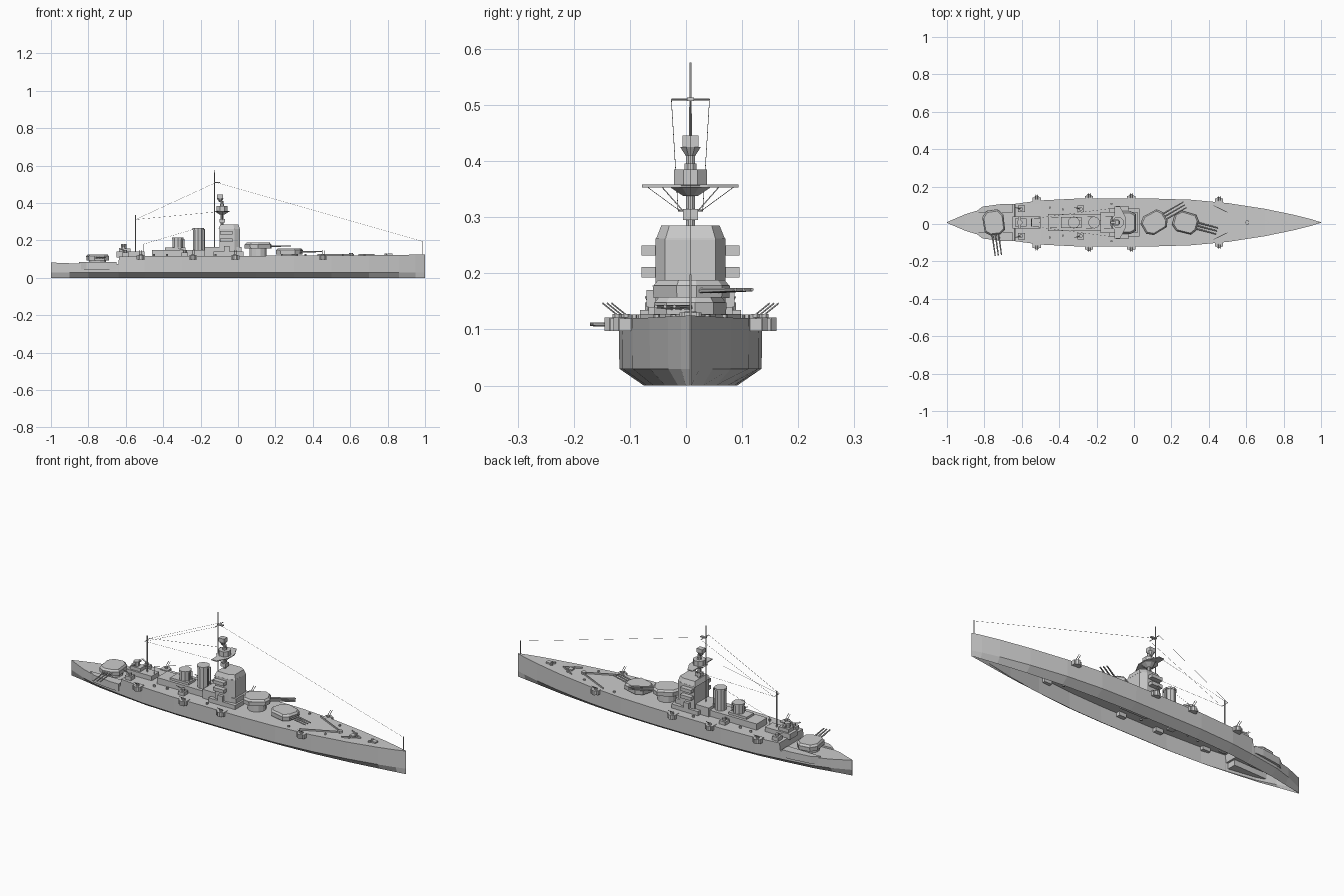
import bpy, bmesh, math
from mathutils import Vector

if "Cube" in bpy.data.objects:
    bpy.data.objects.remove(bpy.data.objects["Cube"])

C = 0.008  # ship centreline in y


def make(name, verts, faces):
    me = bpy.data.meshes.new(name)
    me.from_pydata([(x, y + C, z) for x, y, z in verts], [], faces)
    bm = bmesh.new()
    bm.from_mesh(me)
    bmesh.ops.recalc_face_normals(bm, faces=bm.faces)
    bm.to_mesh(me)
    bm.free()
    ob = bpy.data.objects.new(name, me)
    bpy.context.collection.objects.link(ob)
    return ob


def prism(name, pts, z0, z1, top=1.0):
    n = len(pts)
    cx = sum(p[0] for p in pts) / n
    cy = sum(p[1] for p in pts) / n
    v = [(x, y, z0) for x, y in pts]
    v += [(cx + (x - cx) * top, cy + (y - cy) * top, z1) for x, y in pts]
    f = [(i, (i + 1) % n, n + (i + 1) % n, n + i) for i in range(n)]
    return make(name, v, f + [tuple(range(n)), tuple(range(n, 2 * n))])


def box(name, x0, x1, y0, y1, z0, z1, top=1.0):
    return prism(name, [(x0, y0), (x1, y0), (x1, y1), (x0, y1)], z0, z1, top)


def drum(name, x, y, r, z0, z1, n=10, top=1.0):
    a = [2 * math.pi * (i + .5) / n for i in range(n)]
    return prism(name, [(x + r * math.cos(t), y + r * math.sin(t)) for t in a], z0, z1, top)


def rod(name, p, q, r=0.002, n=6, r2=None):
    p, q = Vector(p), Vector(q)
    d = (q - p).normalized()
    u = d.orthogonal().normalized()
    w = d.cross(u)
    v = []
    for c, rad in ((p, r), (q, r2 or r)):
        for i in range(n):
            t = 2 * math.pi * i / n
            v.append(c + rad * (u * math.cos(t) + w * math.sin(t)))
    f = [(i, (i + 1) % n, n + (i + 1) % n, n + i) for i in range(n)]
    return make(name, [tuple(c) for c in v], f + [tuple(range(n)), tuple(range(n, 2 * n))])


# Hull: x, half width, deck height, keel-opening half width
stations = [(-1, .002, .082, .002), (-.9, .045, .078, .02), (-.8, .075, .075, .04),
            (-.64, .1, .075, .06), (-.635, .1, .115, .06), (-.5, .118, .116, .075),
            (-.3, .128, .117, .083), (.1, .128, .118, .083), (.3, .122, .119, .078),
            (.5, .104, .12, .066), (.7, .073, .121, .045), (.86, .04, .123, .022),
            (.95, .017, .124, .008), (1, .001, .125, .001)]
verts, faces = [], []
for x, w, z, b in stations:
    verts += [(x, -b, 0), (x, -w * .99, .03), (x, -w, z), (x, w, z), (x, w * .99, .03), (x, b, 0)]
for s in range(len(stations) - 1):
    for k in range(5):
        i = s * 6 + k
        faces.append((i, i + 1, i + 7, i + 6))
n = len(verts)
make("hull", verts, faces + [tuple(range(6)), tuple(range(n - 6, n))])

# Stern side bulges
for s in (-1, 1):
    prism("stern_bulge", [(-.85, s * .055), (-.81, s * .085), (-.7, s * .1), (-.65, s * .1), (-.65, s * .05)],
          .045, .084)


# Triple gun turrets
def turret(x, z, ang, barbette_z, length=.19):
    half = [(.066, .026), (.045, .054), (-.035, .056), (-.066, .03)]
    out = half + [(a, -b) for a, b in reversed(half)]
    a = math.radians(ang)

    def rot(px, py):
        return x + px * math.cos(a) - py * math.sin(a), px * math.sin(a) + py * math.cos(a)
    drum("barbette", x, 0, .047, barbette_z, z, 12)
    prism("turret_house", [rot(*p) for p in out], z, z + .022, 1.02)
    prism("turret_roof", [rot(*p) for p in out], z + .022, z + .032, .88)
    for o in (-.017, 0, .017):
        rod("gun_barrel", (*rot(.05, o), z + .013), (*rot(length, o), z + .015), .0048, 6, .0032)


turret(.108, .156, 30, .11)
turret(.275, .126, -15, .11, .175)
turret(-.75, .094, -82, .07, .178)

# Superstructure blocks
box("tower_base", -.18, .02, -.055, .055, .11, .165)
box("tower_deckhouse", -.13, .03, -.075, .075, .11, .14)
tower = [(.01, -.045), (.01, .045), (-.02, .062), (-.1, .062), (-.1, -.062), (-.02, -.062)]
prism("bridge_tower", tower, .13, .262)
prism("bridge_roof", [(x * 1.05, y) for x, y in tower], .26, .285, .84)
for z in (.193, .232):
    box("bridge_wing", -.095, -.03, -.087, .087, z, z + .018)
box("funnel_deckhouse", -.46, -.18, -.045, .045, .11, .15)
box("funnel_house", -.39, -.28, -.03, .03, .15, .162)
box("aft_deckhouse", -.65, -.5, -.032, .032, .11, .14)
box("aft_upper_house", -.635, -.575, -.022, .022, .14, .158)
drum("aft_director", -.612, 0, .016, .158, .182, 8)
box("aft_rangefinder", -.619, -.605, -.032, .032, .168, .177)

# Funnels with rims
for x, top in ((-.322, .213), (-.213, .265)):
    drum("funnel", x, 0, .029, .14, top, 10)
    drum("funnel_rim", x, 0, .032, top - .008, top + .002, 10)
    for s in (-1, 1):
        rod("steam_pipe", (x + .033, s * .012, .14), (x + .033, s * .012, top - .005), .003)

# Fore mast, fighting top and directors
mx = -.085
drum("mast_column", mx, 0, .009, .28, .41, 8)
box("mast_box", mx - .015, mx + .015, -.013, .013, .295, .315)
drum("top_flare", mx, 0, .014, .338, .357, 8, 3.2)
prism("top_platform", [(mx - .02, -.086), (mx + .01, -.086), (mx + .04, -.03), (mx + .04, .03),
                       (mx + .01, .086), (mx - .02, .086)], .353, .358)
drum("fighting_top", mx, 0, .032, .358, .385, 8)
drum("upper_top", mx, 0, .012, .385, .396, 8)
drum("director_flare", mx - .01, 0, .006, .405, .425, 8, 3.3)
box("director", mx - .027, mx + .006, -.014, .014, .425, .446)
rod("fore_mast", (-.125, 0, .16), (-.125, 0, .576), .0035, 6, .002)
rod("fore_yard", (-.118, -.034, .51), (-.118, .034, .51), .002)
box("yard_platform", -.128, -.095, -.006, .006, .507, .513)
for s in (-1, 1):
    rod("top_strut", (mx, s * .012, .31), (mx, s * .05, .353), .0012, 4)

# Aft masts and bow staff
rod("aft_mast", (-.548, 0, .11), (-.548, 0, .335), .003)
rod("aft_yard", (-.548, -.022, .312), (-.548, .022, .312), .0015)
rod("boat_pole", (-.507, 0, .11), (-.507, 0, .182), .0022)
rod("bow_staff", (.985, 0, .12), (.985, 0, .198), .0022)

# Rigging wires
for p, q in (((.985, 0, .195), (-.118, 0, .51)), ((-.507, 0, .18), (-.213, 0, .267))):
    rod("rigging", p, q, .0006, 3)
for s in (-1, 1):
    rod("rigging", (-.548, s * .022, .312), (-.118, s * .034, .51), .0006, 3)
    rod("rigging", (-.548, s * .02, .312), (mx, s * .08, .356), .0006, 3)

# Side gun sponsons and deck mounts, both sides
for s in (-1, 1):
    for x, y in ((-.52, .123), (-.24, .131), (-.015, .131), (.455, .115)):
        box("sponson", x - .022, x + .022, s * (y - .025), s * (y + .012), .097, .12)
        drum("sponson_tub", x, s * (y + .008), .015, .097, .121, 8)
        drum("gun_mount", x, s * y, .009, .12, .128, 8)
        for d in (-.005, .005):
            rod("light_gun", (x + d, s * (y - .005), .122), (x + d, s * (y + .026), .147), .0015, 5)
    for x in (-.602, -.285):
        box("deck_mount", x - .018, x + .018, s * .055, s * .09, .11, .135)
        drum("mount_head", x, s * .072, .01, .135, .148, 8)
        for d in (-.005, .005):
            rod("mount_barrel", (x + d, s * .072, .143), (x + d - .03, s * .08, .158), .0015, 5)
    box("director_side", -.075, -.045, s * .062, s * .078, .14, .17)
    # Breakwaters
    for x0, x1, w in ((.43, .62, .09), (.65, .73, .045)):
        prism("breakwater", [(x1, 0), (x0, s * w), (x0 - .006, s * w), (x1 - .012, 0)], .115, .128)
    # Anchor capstans, bollards and vents
    drum("capstan", .79, s * .012, .008, .118, .13, 8)
    for x, y in ((-.45, .08), (-.38, .07), (-.12, .1), (.36, .09), (.56, .06), (.68, .03)):
        drum("deck_vent", x, s * y, .006, .112, .127, 6)

# Foredeck gun and hatches
drum("fore_mount", .605, 0, .012, .115, .132, 8)
box("fore_hatch", .8, .825, -.012, .012, .118, .13)
box("mid_hatch", .67, .695, -.012, .012, .116, .128)
